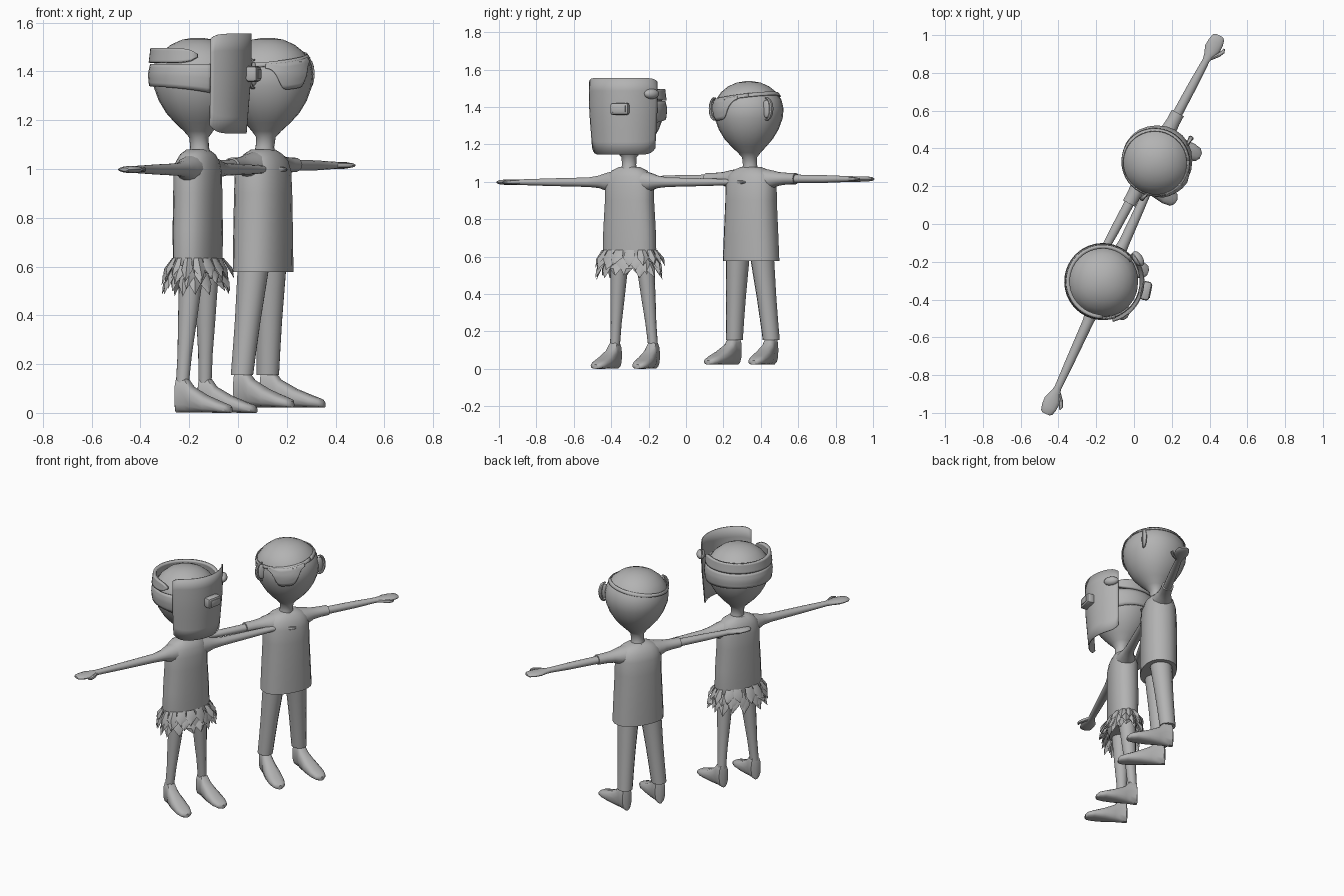
import bpy, bmesh, math, random
from mathutils import Vector, Matrix

if "Cube" in bpy.data.objects:
    bpy.data.objects.remove(bpy.data.objects["Cube"])

random.seed(4)
grey = bpy.data.materials.new("plain grey")
grey.diffuse_color = (0.45, 0.45, 0.45, 1)
grey.use_nodes = True
grey.node_tree.nodes["Principled BSDF"].inputs["Base Color"].default_value = grey.diffuse_color


def finish(name, bm):
    bmesh.ops.recalc_face_normals(bm, faces=bm.faces)
    me = bpy.data.meshes.new(name)
    bm.to_mesh(me)
    bm.free()
    me.materials.append(grey)
    ob = bpy.data.objects.new(name, me)
    bpy.context.collection.objects.link(ob)
    return ob


def loft(name, M, rings, n=16, p=2.0):
    """Skin (centre, u, v) super-ellipse rings and cap both ends."""
    bm, loops = bmesh.new(), []
    for c, u, v in rings:
        loop = []
        for i in range(n):
            t = 2 * math.pi * i / n
            cu = math.copysign(abs(math.cos(t)) ** (2 / p), math.cos(t))
            cv = math.copysign(abs(math.sin(t)) ** (2 / p), math.sin(t))
            loop.append(bm.verts.new(M @ (Vector(c) + Vector(u) * cu + Vector(v) * cv)))
        loops.append(loop)
    for a, b in zip(loops, loops[1:]):
        for i in range(n):
            j = (i + 1) % n
            bm.faces.new((a[i], a[j], b[j], b[i]))
    bm.faces.new(loops[0])
    bm.faces.new(loops[-1])
    return finish(name, bm)


def upright(name, M, rows, **kw):
    """Rows of (z, half width, half depth, x, y)."""
    return loft(name, M, [((x, y, z), (w, 0, 0), (0, d, 0)) for z, w, d, x, y in rows], **kw)


def sideways(name, M, s, rows, **kw):
    """Rows of (x, y, z, half depth, half height), mirrored by s."""
    return loft(name, M, [((s * x, y, z), (0, d, 0), (0, 0, h)) for x, y, z, d, h in rows], **kw)


HEAD = [(1.04, .05), (1.09, .038), (1.13, .04), (1.155, .06), (1.19, .095), (1.23, .13),
        (1.28, .16), (1.34, .182), (1.39, .187), (1.44, .175), (1.48, .147), (1.51, .11),
        (1.53, .065), (1.538, .02)]


def head_r(z):
    for (z0, r0), (z1, r1) in zip(HEAD, HEAD[1:]):
        if z0 <= z <= z1:
            return r0 + (r1 - r0) * (z - z0) / (z1 - z0)
    return .02


def shell(name, c, a0, a1, lo, hi, rad, thick, na=28, nz=6):
    """Curved plate around a head; lo and hi give its edges at t = 0..1."""
    bm, grid = bmesh.new(), []
    for i in range(na + 1):
        t = i / na
        a = math.radians(a0 + (a1 - a0) * t)
        col = []
        for k in range(nz + 1):
            z = lo(t) + (hi(t) - lo(t)) * k / nz
            r = rad(z)
            col.append(bm.verts.new((c[0] + r * math.cos(a), c[1] + r * math.sin(a), z)))
        grid.append(col)
    for p, q in zip(grid, grid[1:]):
        for k in range(nz):
            bm.faces.new((p[k], q[k], q[k + 1], p[k + 1]))
    ob = finish(name, bm)
    m = ob.modifiers.new("thickness", "SOLIDIFY")
    m.thickness, m.offset = thick, 0
    return ob


def around(c, deg, r, z):
    a = math.radians(deg)
    return Matrix.Translation((c[0] + r * math.cos(a), c[1] + r * math.sin(a), z)) @ Matrix.Rotation(a, 4, 'Z')


def blob(name, M, size):
    bm = bmesh.new()
    bmesh.ops.create_uvsphere(bm, u_segments=16, v_segments=10, radius=1,
                              matrix=M @ Matrix.Diagonal((*size, 1)))
    return finish(name, bm)


def block(name, M, size, bevel):
    bm = bmesh.new()
    bmesh.ops.create_cube(bm, size=1, matrix=Matrix.Diagonal((*size, 1)))
    bmesh.ops.bevel(bm, geom=bm.edges[:], offset=bevel, segments=2, profile=.5, affect='EDGES')
    bm.transform(M)
    return finish(name, bm)


def legs_and_feet(who, M, x0, y0, hip_x, z0, ankle_z, radii, length, sole, splay):
    """Legs run from ankle to hip; feet point forward (local -y)."""
    for s, side in ((-1, "right"), (1, "left")):
        rows = []
        for i, r in enumerate(radii):
            t = i / (len(radii) - 1)
            rows.append((ankle_z + (.61 - ankle_z) * t, r, r * 1.05,
                         x0 + s * (.112 + (hip_x - .112) * t), y0 * (1 - t)))
        upright(f"{who}_{side}_leg", M, rows, n=14)
        F = M @ Matrix.Translation((x0 + s * .112, y0, sole)) @ Matrix.Rotation(math.radians(s * splay), 4, 'Z')
        foot = []
        for d, w, top in ((-.12, .018, .12), (-.09, .032, .155), (.1, .033, .155), (.22, .04, .115),
                          (.5, .048, .077), (.78, .047, .05), (.94, .036, .036), (1, .015, .024)):
            h = top * (z0 / .15) / 2
            foot.append(((0, -d * length, h), (w, 0, 0), (0, 0, h)))
        loft(f"{who}_{side}_foot", F, foot, n=14, p=2.6)


def arms(who, M, y, z, start, tip):
    for s, side in ((-1, "right"), (1, "left")):
        sideways(f"{who}_{side}_arm", M, s, start + [
            (.45, y, z, .024, .021), (tip - .15, y, z, .019, .016), (tip - .12, y, z, .027, .015),
            (tip - .08, y, z, .043, .015), (tip - .04, y, z, .041, .014),
            (tip - .01, y, z, .033, .011), (tip, y, z, .02, .006)], n=14)
        sideways(f"{who}_{side}_thumb", M, s, [
            (tip - .135, y - .012, z, .012, .011), (tip - .1, y - .04, z, .013, .011),
            (tip - .07, y - .056, z, .011, .009), (tip - .05, y - .056, z, .004, .004)], n=8)


def head(who, c, neck):
    rows = []
    for z, r in HEAD:
        t = min(1, max(0, (z - 1.05) / .15))
        rows.append((z, r, r, neck[0] + (c[0] - neck[0]) * t, neck[1] + (c[1] - neck[1]) * t))
    upright(f"{who}_head", Matrix(), rows, n=24, p=2.1)


# ---------- masked figure ----------
A = Matrix.Translation((-.165, -.302, 0)) @ Matrix.Rotation(math.radians(65.5), 4, 'Z')
upright("masked_torso", A, [(z, w, d, 0, 0) for z, w, d in (
    (.55, .125, .07), (.60, .147, .082), (.64, .15, .083), (.75, .146, .086), (.9, .136, .086),
    (.98, .136, .085), (1.03, .125, .076), (1.06, .098, .062), (1.08, .055, .042))], n=20, p=2.3)
arms("masked", A, -.018, .998, [(.07, -.005, 1.0, .062, .062), (.13, -.01, 1.0, .05, .048),
     (.17, -.015, 1.0, .036, .034), (.23, -.018, .998, .029, .026)], .765)
legs_and_feet("masked", A, .015, .025, .072, .14, .12, (.026, .029, .037, .044, .052), .225, 0, 3)
hc = (-.165, -.305)
head("masked", hc, (-.155, -.304))

# leaf skirt, three overlapping rows
bm = bmesh.new()
for row in range(3):
    for i in range(15):
        a = 2 * math.pi * (i + row / 3) / 15 + random.uniform(-.06, .06)
        zt, drop = .635 - .03 * row, random.uniform(.075, .1)

        def at(da, out, z):
            return bm.verts.new(A @ Vector(((.15 + out) * math.cos(a + da), (.084 + out) * math.sin(a + da), z)))
        out = random.uniform(.03, .052)
        tl, tr = at(-.16, .002, zt), at(.16, .002, zt)
        ml, mr, mid = at(-.2, out * .6, zt - drop * .5), at(.2, out * .6, zt - drop * .5), at(0, out * .9, zt - drop * .5)
        top, tip = at(0, .008, zt), at(random.uniform(-.08, .08), out, zt - drop)
        for f in ((tl, top, mid, ml), (top, tr, mr, mid), (ml, mid, tip), (mid, mr, tip)):
            bm.faces.new(f)
finish("leaf_skirt", bm)

# face shield with eyepiece and straps
shell("face_shield", hc, -76, 44, lambda t: 1.145 + .035 * abs(2 * t - 1) ** 8,
      lambda t: 1.555 - .02 * abs(2 * t - 1) ** 10, lambda z: .197 + .02 * min(1, (z - 1.14) / .25), .006)
block("eyepiece", around(hc, -12, .233, 1.39), (.05, .1, .065), .014)
block("eyepiece_lens", around(hc, -12, .257, 1.39), (.008, .07, .038), .003)
shell("wide_strap", hc, 38, 290, lambda t: 1.34 - .03 * abs(2 * t - 1) ** 3, lambda t: 1.43,
      lambda z: head_r(z) + .014, .008)
shell("upper_strap", hc, 36, 270, lambda t: 1.435 + .024 * abs(2 * t - 1) ** 14,
      lambda t: 1.495 - .024 * abs(2 * t - 1) ** 14, lambda z: .188 - .12 * (z - 1.465), .02)
blob("strap_pad", around(hc, 33, .222, 1.47), (.026, .045, .027))

# ---------- figure with eye patch ----------
B = Matrix.Translation((.103, .348, 0)) @ Matrix.Rotation(math.radians(61.7), 4, 'Z')
upright("shirt", B, [(z, w, d, 0, 0) for z, w, d in (
    (.578, .158, .105), (.7, .152, .106), (.9, .142, .105), (.99, .142, .1), (1.035, .13, .087),
    (1.062, .1, .066), (1.08, .055, .045))], n=20, p=2.3)
for s, side in ((-1, "right"), (1, "left")):
    sideways(f"{side}_sleeve", B, s, [(.07, 0, 1.01, .07, .062), (.13, 0, 1.013, .055, .048),
             (.17, 0, 1.016, .041, .036), (.22, 0, 1.017, .036, .031), (.272, 0, 1.017, .036, .03)])
arms("patched", B, 0, 1.015, [(.2, 0, 1.016, .027, .024)], .738)
legs_and_feet("patched", B, -.008, .034, .073, .15, .155, (.045, .048, .052, .058, .064), .25, .022, 6)
hb = (.122, .335)
head("patched", hb, (.106, .345))


# tilted strap, eye patch and ears
def strap_z(deg):
    return 1.448 + .024 * math.cos(math.radians(deg - 50))


shell("patch_strap", hb, 0, 360, lambda t: strap_z(360 * t) - .009, lambda t: strap_z(360 * t) + .009,
      lambda z: head_r(z) + .007, .006, na=40, nz=2)
shell("eye_patch", hb, -93, -20, lambda t: strap_z(-93 + 73 * t) - .012 - .1 / (1 + (abs(2 * t - 1) / .58) ** 6),
      lambda t: strap_z(-93 + 73 * t), lambda z: head_r(z) + .008, .006)
for deg, side, s in ((-108, "right", -1), (30, "left", 1)):
    E = around(hb, deg, .19, 1.39) @ Matrix.Rotation(math.radians(s * 30), 4, 'Z')
    blob(f"{side}_ear", E, (.026, .011, .048))
    rim = []
    for i in range(9):
        t = math.radians(-100 + 25 * i)
        d = Vector((math.cos(t), 0, math.sin(t)))
        w = .004 + .007 * math.sin(math.pi * i / 8)
        rim.append(((.03 * d.x, 0, .058 * d.z), d * w, (0, w * 1.3, 0)))
    loft(f"{side}_ear_rim", E, rim, n=8)

# smooth shading with sharp creases kept
bpy.ops.object.select_all(action='SELECT')
bpy.context.view_layer.objects.active = bpy.context.selected_objects[0]
bpy.ops.object.shade_smooth_by_angle(angle=math.radians(40))
